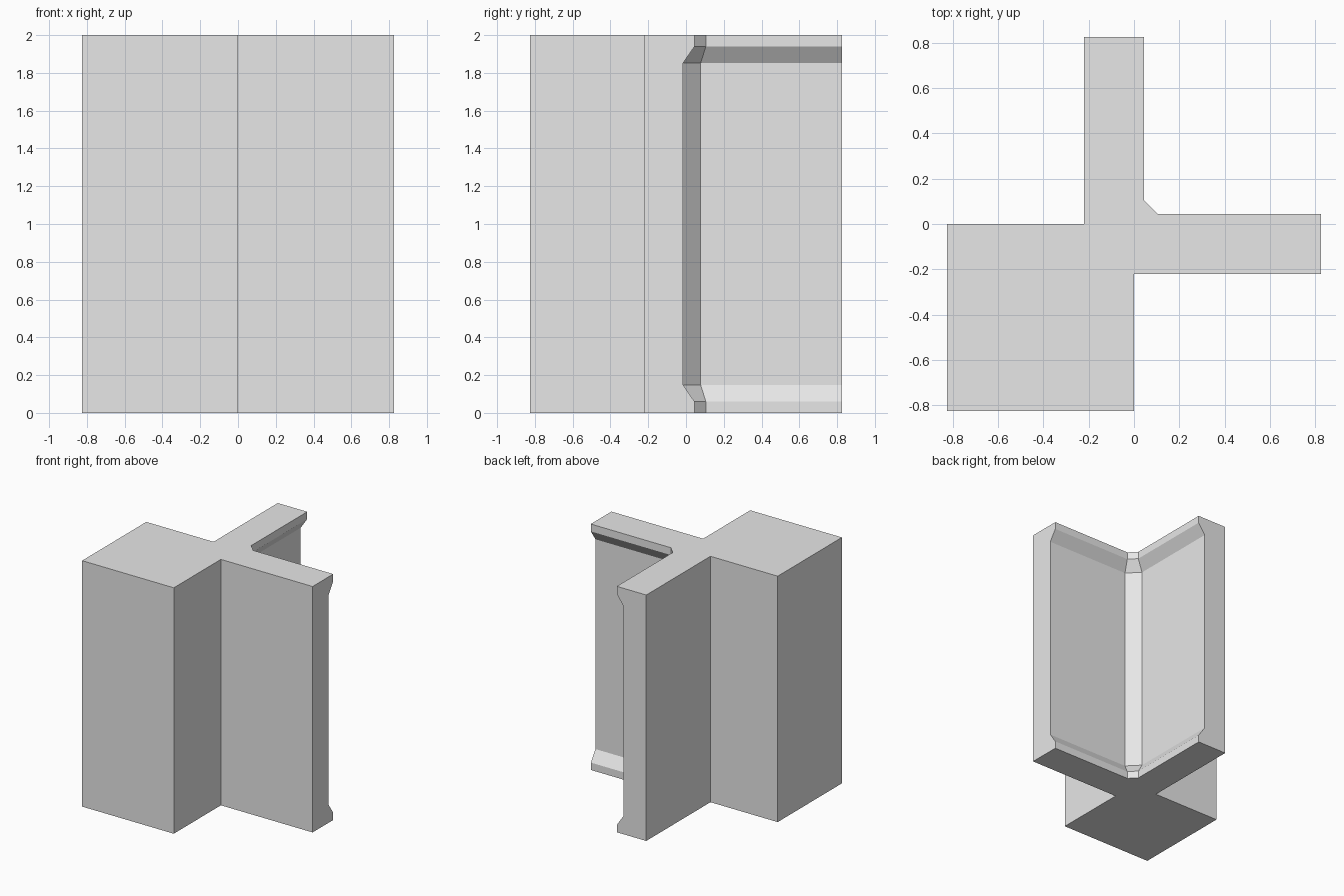
import bpy
import bmesh
import math

default_cube = bpy.data.objects.get("Cube")
if default_cube:
    bpy.data.objects.remove(default_cube, do_unlink=True)

# Plain grey for the whole corner piece
grey = bpy.data.materials.new("plain grey")
grey.use_nodes = True
colour = (0.8, 0.8, 0.8, 1.0)
grey.diffuse_color = colour
grey.node_tree.nodes["Principled BSDF"].inputs["Base Color"].default_value = colour

EDGE = 0.825    # outer reach of pillar and wall arms
BACK = -0.22    # plain side of each wall arm
HEIGHT = 2.0


def section(inner, chamfer):
    """Square pillar with two wall arms meeting in a chamfered inside corner."""
    return [(-EDGE, -EDGE), (0, -EDGE), (0, BACK), (EDGE, BACK),
            (EDGE, inner), (chamfer, inner), (inner, chamfer), (inner, EDGE),
            (BACK, EDGE), (BACK, 0), (-EDGE, 0)]


# Thick trims at floor and ceiling, thinner recessed walls between
trim = section(0.045, 0.105)
recess = section(-0.015, 0.078)
half = [(0.0, trim), (0.06, trim), (0.147, recess)]
levels = half + [(HEIGHT - z, s) for z, s in reversed(half)]

# Loft the sections, cap both ends, merge the flat outer walls
bm = bmesh.new()
rings = [[bm.verts.new((x, y, z)) for x, y in pts] for z, pts in levels]
count = len(trim)
for low, high in zip(rings, rings[1:]):
    for i in range(count):
        j = (i + 1) % count
        bm.faces.new((low[i], low[j], high[j], high[i]))
bm.faces.new(list(reversed(rings[0])))
bm.faces.new(rings[-1])
bmesh.ops.dissolve_limit(bm, angle_limit=math.radians(1),
                         verts=bm.verts[:], edges=bm.edges[:])
bmesh.ops.recalc_face_normals(bm, faces=bm.faces[:])

mesh = bpy.data.meshes.new("corner_wall")
bm.to_mesh(mesh)
bm.free()
mesh.materials.append(grey)
wall = bpy.data.objects.new("corner_wall", mesh)
bpy.context.collection.objects.link(wall)
